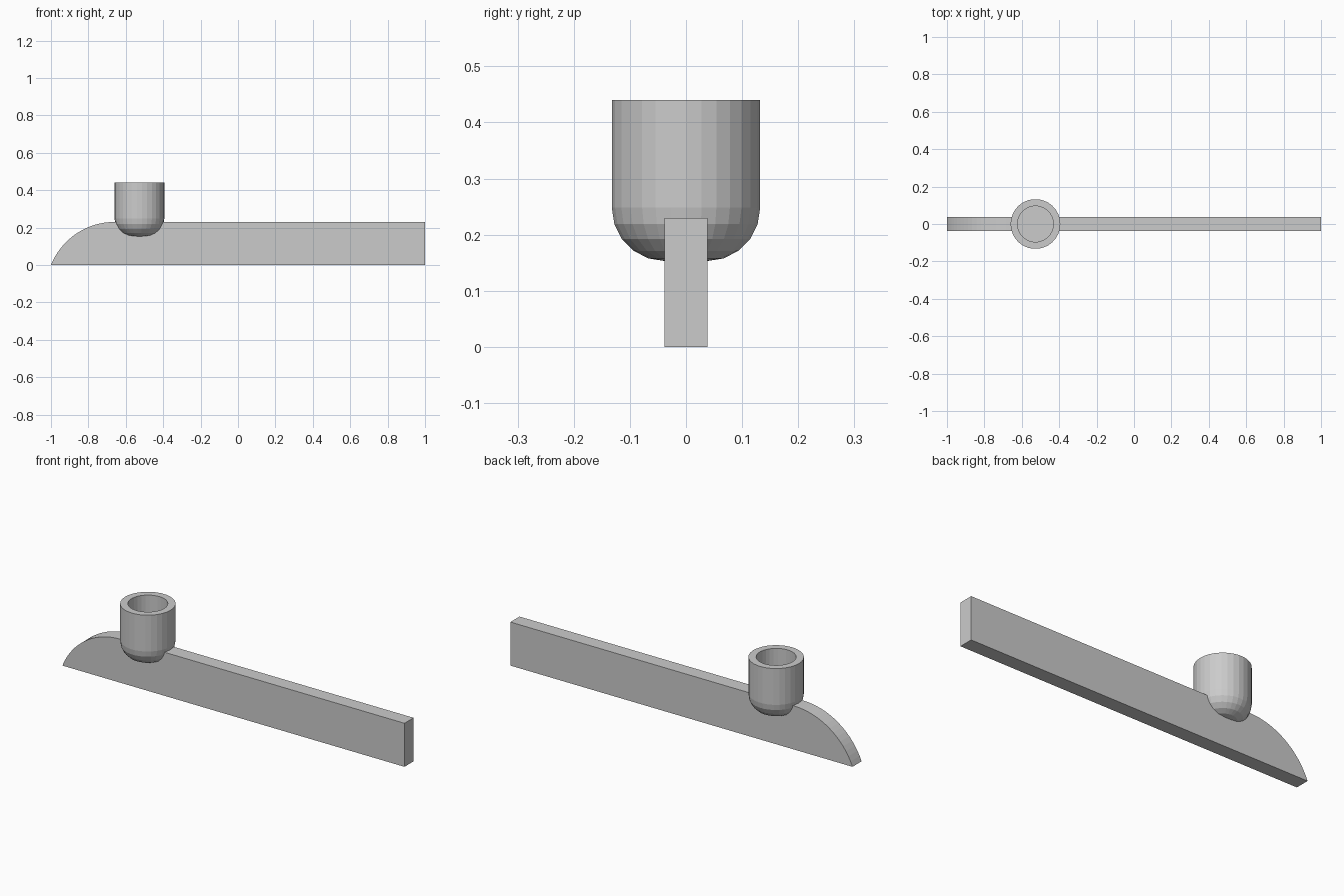
import bpy, bmesh, math

if "Cube" in bpy.data.objects:
    bpy.data.objects.remove(bpy.data.objects["Cube"])

CUP_X, R_OUT, R_IN = -0.527, 0.133, 0.096
TOP, FLOOR, BOTTOM, FILLET = 0.44, 0.24, 0.153, 0.095
BAR_H, BAR_HALF_W = 0.23, 0.038


def finish(name, bm):
    bmesh.ops.recalc_face_normals(bm, faces=bm.faces)
    mesh = bpy.data.meshes.new(name)
    bm.to_mesh(mesh)
    bm.free()
    obj = bpy.data.objects.new(name, mesh)
    bpy.context.collection.objects.link(obj)
    return obj


# Long bar: side profile with a curved nose, extruded across its width
run = 0.34
rad = (run ** 2 + BAR_H ** 2) / (2 * BAR_H)
sweep = math.asin(run / rad)
profile = [(1, 0), (1, BAR_H)]
for i in range(17):
    a = sweep * i / 16
    profile.append((-1 + run - rad * math.sin(a), BAR_H - rad + rad * math.cos(a)))
bm = bmesh.new()
face = bm.faces.new([bm.verts.new((x, -BAR_HALF_W, z)) for x, z in profile])
ext = bmesh.ops.extrude_face_region(bm, geom=[face])
bmesh.ops.translate(bm, vec=(0, 2 * BAR_HALF_W, 0),
                    verts=[v for v in ext["geom"] if isinstance(v, bmesh.types.BMVert)])
finish("bar", bm)

# Round cup: wall, rim and filleted base turned around its axis
section = [(0, FLOOR), (R_IN, FLOOR), (R_IN, TOP), (R_OUT, TOP)]
for i in range(6):
    a = math.pi / 2 * i / 5
    section.append((R_OUT - FILLET + FILLET * math.cos(a),
                    BOTTOM + FILLET - FILLET * math.sin(a)))
section.append((0, BOTTOM))
bm = bmesh.new()
verts = [bm.verts.new((r, 0, z)) for r, z in section]
edges = [bm.edges.new(pair) for pair in zip(verts, verts[1:])]
bmesh.ops.spin(bm, geom=verts + edges, cent=(0, 0, 0), axis=(0, 0, 1),
               angle=2 * math.pi, steps=30, use_merge=True)
bmesh.ops.remove_doubles(bm, verts=bm.verts, dist=1e-5)
cup = finish("cup", bm)
cup.location.x = CUP_X
